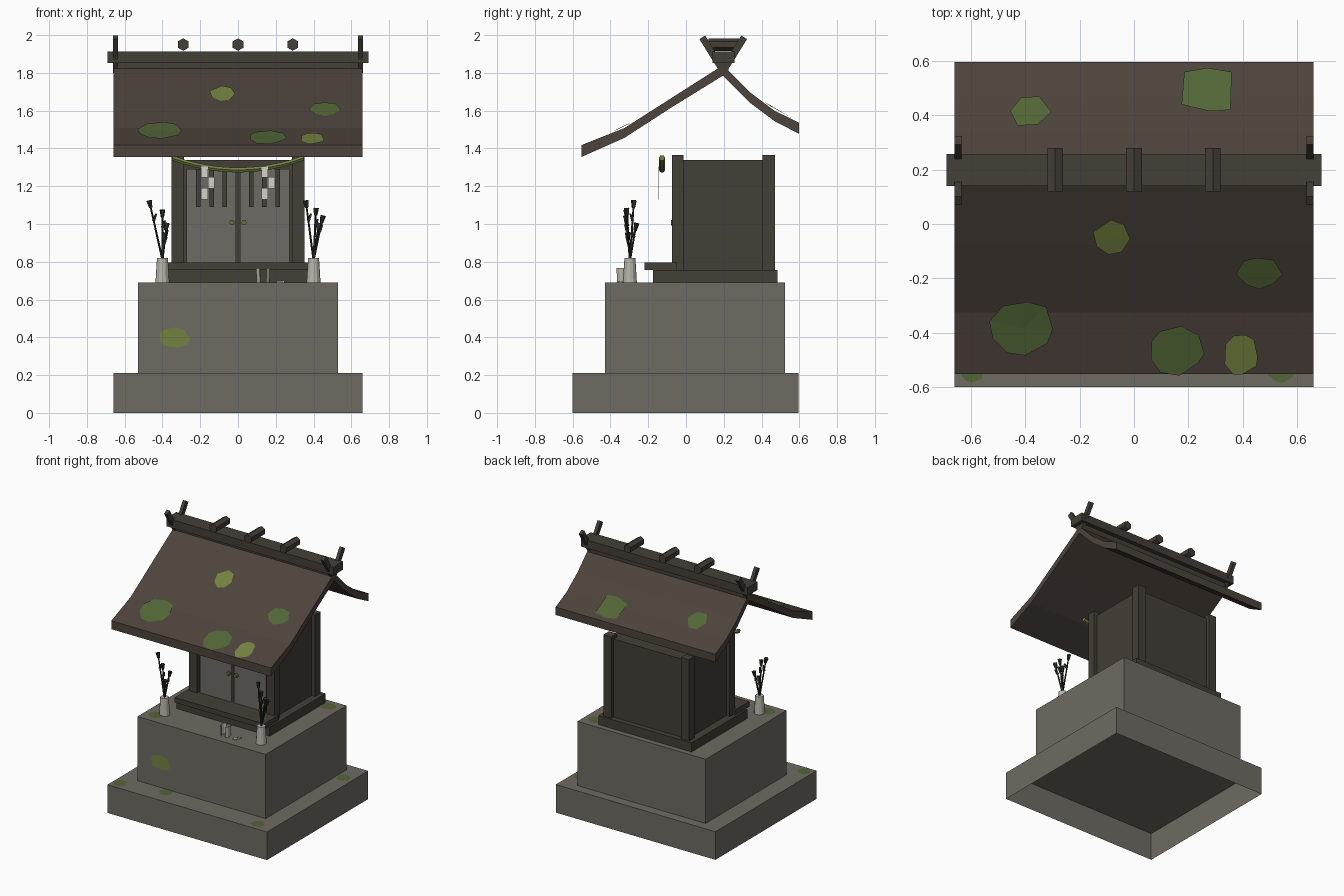
import bpy, bmesh, math, random
from mathutils import Vector

random.seed(4)
if "Cube" in bpy.data.objects:
    bpy.data.objects.remove(bpy.data.objects["Cube"])


def material(name, r, g, b):
    lin = [((c / 255 + 0.055) / 1.055) ** 2.4 for c in (r, g, b)] + [1]
    m = bpy.data.materials.new(name)
    m.use_nodes = True
    m.diffuse_color = lin
    m.node_tree.nodes["Principled BSDF"].inputs["Base Color"].default_value = lin
    return m


stone = material("grey stone", 110, 107, 99)
wood = material("dark wood", 68, 62, 55)
bark = material("roof brown", 77, 67, 60)
door_grey = material("weathered door", 109, 107, 101)
moss = material("moss green", 82, 102, 54)
lichen = material("light moss", 116, 130, 64)
brass = material("dull brass", 112, 112, 62)
paper = material("white paper", 212, 210, 202)
ceramic = material("pale ceramic", 184, 181, 170)
plant = material("dark plant", 42, 46, 36)


def finish(name, bm, mat, recalc=True):
    if recalc:
        bmesh.ops.recalc_face_normals(bm, faces=bm.faces)
    me = bpy.data.meshes.new(name)
    bm.to_mesh(me)
    bm.free()
    me.materials.append(mat)
    ob = bpy.data.objects.new(name, me)
    bpy.context.collection.objects.link(ob)
    return ob


def box(name, x, y, z, mat, open_bottom=False):
    bm = bmesh.new()
    bmesh.ops.create_cube(bm, size=1)
    for v in bm.verts:
        v.co = [lo + (c + 0.5) * (hi - lo) for c, (lo, hi) in zip(v.co, (x, y, z))]
    if open_bottom:
        bm.normal_update()
        bmesh.ops.delete(bm, geom=[f for f in bm.faces if f.normal.z < -0.5], context="FACES")
    return finish(name, bm, mat)


def rod(name, a, b, r1, r2, mat, sides=6):
    a, b = Vector(a), Vector(b)
    bm = bmesh.new()
    bmesh.ops.create_cone(bm, cap_ends=True, segments=sides, radius1=r1, radius2=r2, depth=(b - a).length)
    ob = finish(name, bm, mat)
    ob.rotation_mode = "QUATERNION"
    ob.rotation_quaternion = (b - a).to_track_quat("Z", "Y")
    ob.location = (a + b) / 2
    return ob


def extrude_x(name, profile, half, mat):
    bm = bmesh.new()
    face = bm.faces.new([bm.verts.new((-half, y, z)) for y, z in profile])
    new = bmesh.ops.extrude_face_region(bm, geom=[face])["geom"]
    bmesh.ops.translate(bm, vec=(2 * half, 0, 0), verts=[v for v in new if isinstance(v, bmesh.types.BMVert)])
    return finish(name, bm, mat)


# Stone plinth
box("plinth_base", (-.66, .66), (-.6, .595), (0, .21), stone, True)
box("plinth_block", (-.53, .53), (-.43, .525), (.21, .69), stone, True)

# Wooden sill, step, walls and posts
box("sill", (-.385, .385), (-.175, .485), (.69, .757), wood)
box("step", (-.37, .37), (-.22, -.05), (.757, .795), wood)
box("walls", (-.325, .325), (-.045, .445), (.757, 1.34), wood)
for s, side in ((-1, "right"), (1, "left")):
    xs = sorted((s * .287, s * .353))
    box(f"front_post_{side}", xs, (-.075, -.012), (.757, 1.365), wood)
    box(f"back_post_{side}", xs, (.405, .47), (.757, 1.365), wood)
    # Door leaf with lattice bars and a knob
    box(f"door_{side}", sorted((s * .01, s * .272)), (-.06, -.04), (.795, 1.29), door_grey)
    for i in (1, 2, 3):
        x = s * .07 * i
        box(f"lattice_{side}_{i}", (x - .012, x + .012), (-.068, -.055), (1.09, 1.29), wood)
    rod(f"knob_{side}", (s * .032, -.055, 1.007), (s * .032, -.08, 1.007), .014, .014, brass, 8)

# Curved roof slab
top = [(-.553, 1.418), (-.326, 1.508), (-.077, 1.667), (.195, 1.84),
       (.335, 1.70), (.468, 1.6), (.597, 1.537)]
under = [(.597, 1.478), (.468, 1.545), (.335, 1.645), (.195, 1.785),
         (-.077, 1.617), (-.326, 1.456), (-.553, 1.355)]
extrude_x("roof", top + under, .66, bark)


def roof_z(y):
    for (y0, z0), (y1, z1) in zip(top, top[1:]):
        if y <= y1 or y1 == top[-1][0]:
            return z0 + (z1 - z0) * (y - y0) / (y1 - y0)


# Ridge beam, logs and crossed finials
box("ridge_beam", (-.69, .69), (.14, .257), (1.852, 1.913), wood)
box("ridge_support", (-.655, .655), (.17, .225), (1.79, 1.855), wood)
for i, x in enumerate((-.29, 0, .29)):
    rod(f"ridge_log_{i}", (x, .12, 1.95), (x, .28, 1.95), .033, .033, wood)
for s in (-1, 1):
    for t in (-1, 1):
        d = Vector((t * .115, .185)).normalized()
        n = Vector((-d.y, d.x)) * .018
        a, b = Vector((.197, 1.81)), Vector((.197, 1.81)) + d * .21
        bar = extrude_x("ridge_finial", [a + n, b + n, b - n, a - n], .0125, wood)
        bar.location.x = s * .648

# Sagging rope
bm = bmesh.new()
rings = []
for i in range(13):
    u = i / 6 - 1
    rings.append([bm.verts.new((u * .35, -.127 + .017 * math.cos(k * math.pi / 3),
                                1.286 + .064 * u * u + .015 * math.sin(k * math.pi / 3))) for k in range(6)])
for p, q in zip(rings, rings[1:]):
    for k in range(6):
        bm.faces.new((p[k], p[k - 1], q[k - 1], q[k]))
bm.faces.new(rings[0])
bm.faces.new(rings[-1])
finish("rope", bm, lichen)

# Zigzag paper streamers
for side, x in (("right", -.195), ("left", .125)):
    for i, shift in enumerate((0, .035, 0)):
        z = 1.305 - i * .057
        box(f"streamer_{side}_{i}", (x + shift, x + shift + .035), (-.147, -.145), (z - .06, z), paper)

# Vases with sprigs: each sprig is a tip x offset, tip y offset and tip height
sprigs = {"right": (-.4, ((-.065, .02, 1.1), (0, -.02, 1.05), (.02, .03, .98), (.012, -.01, .93))),
          "left": (.4, ((-.038, .02, 1.1), (.012, -.015, 1.06), (.045, -.02, 1.02), (.025, .03, .98)))}
for side, (x, tips) in sprigs.items():
    rod(f"vase_{side}", (x, -.297, .69), (x, -.297, .82), .037, .029, ceramic, 12)
    for i, (dx, dy, z) in enumerate(tips):
        base, tip = Vector((x, -.297, .81)), Vector((x + dx, -.297 + dy, z))
        d = (tip - base).normalized()
        rod(f"stem_{side}_{i}", base, tip, .006, .005, plant, 5)
        rod(f"bud_{side}_{i}", tip - d * .015, tip + d * .025, .009, .016, plant, 5)
        mid = base.lerp(tip, .72)
        rod(f"leaf_{side}_{i}", mid, mid + Vector((.014, -.012, .035)), .011, .006, plant, 4)

# Broken cup and shards
bm = bmesh.new()
bmesh.ops.create_cone(bm, segments=12, radius1=.034, radius2=.038, depth=.078)
bm.normal_update()
bmesh.ops.delete(bm, geom=[f for f in bm.faces if abs(f.normal.x) < .6], context="FACES")
cup = finish("broken_cup", bm, ceramic, False)
cup.location = (.133, -.335, .729)
solid = cup.modifiers.new("thickness", "SOLIDIFY")
solid.thickness = .005
box("shard_large", (.205, .235), (-.36, -.335), (.69, .697), ceramic)
box("shard_small", (.225, .247), (-.33, -.31), (.69, .702), ceramic)


# Moss patches laid on roof and stone
def patch(name, x, y, rx, ry, mat, place, sides=9):
    bm = bmesh.new()
    mid = bm.verts.new(place(x, y))
    ring = []
    for k in range(sides):
        a = 2 * math.pi * (k + random.uniform(-.2, .2)) / sides
        r = random.uniform(.9, 1.06)
        ring.append(bm.verts.new(place(x + rx * r * math.cos(a), y + ry * r * math.sin(a))))
    for k in range(sides):
        bm.faces.new((mid, ring[k - 1], ring[k]))
    finish(name, bm, mat, False)


def on_roof(x, y):
    return (x, y, roof_z(y) + .007)


for x, y, rx, ry, mat, n in ((-.08, -.05, .072, .068, lichen, 7), (.46, -.18, .083, .06, moss, 8),
                             (-.41, -.385, .122, .105, moss, 9), (.155, -.465, .105, .095, moss, 9),
                             (.395, -.48, .065, .078, lichen, 9), (-.385, .415, .077, .06, moss, 6)):
    patch("roof_moss", x, y, rx, ry, mat, on_roof, n)
bm = bmesh.new()
bm.faces.new([bm.verts.new(on_roof(x, y)) for x, y in
              ((.175, .44), (.28, .415), (.355, .42), (.36, .56), (.27, .575), (.185, .56))])
finish("roof_moss_square", bm, moss, False)
for x, y in ((-.6, -.535), (-.26, -.48), (.54, -.535), (.59, .4)):
    patch("base_moss", x, y, .05, .05, moss, lambda u, v: (u, v, .214))
for x, y in ((-.44, -.345), (.44, .44)):
    patch("block_moss", x, y, .06, .05, moss, lambda u, v: (u, v, .694))
patch("front_moss", -.34, .4, .085, .056, lichen, lambda u, v: (u, -.434, v))
